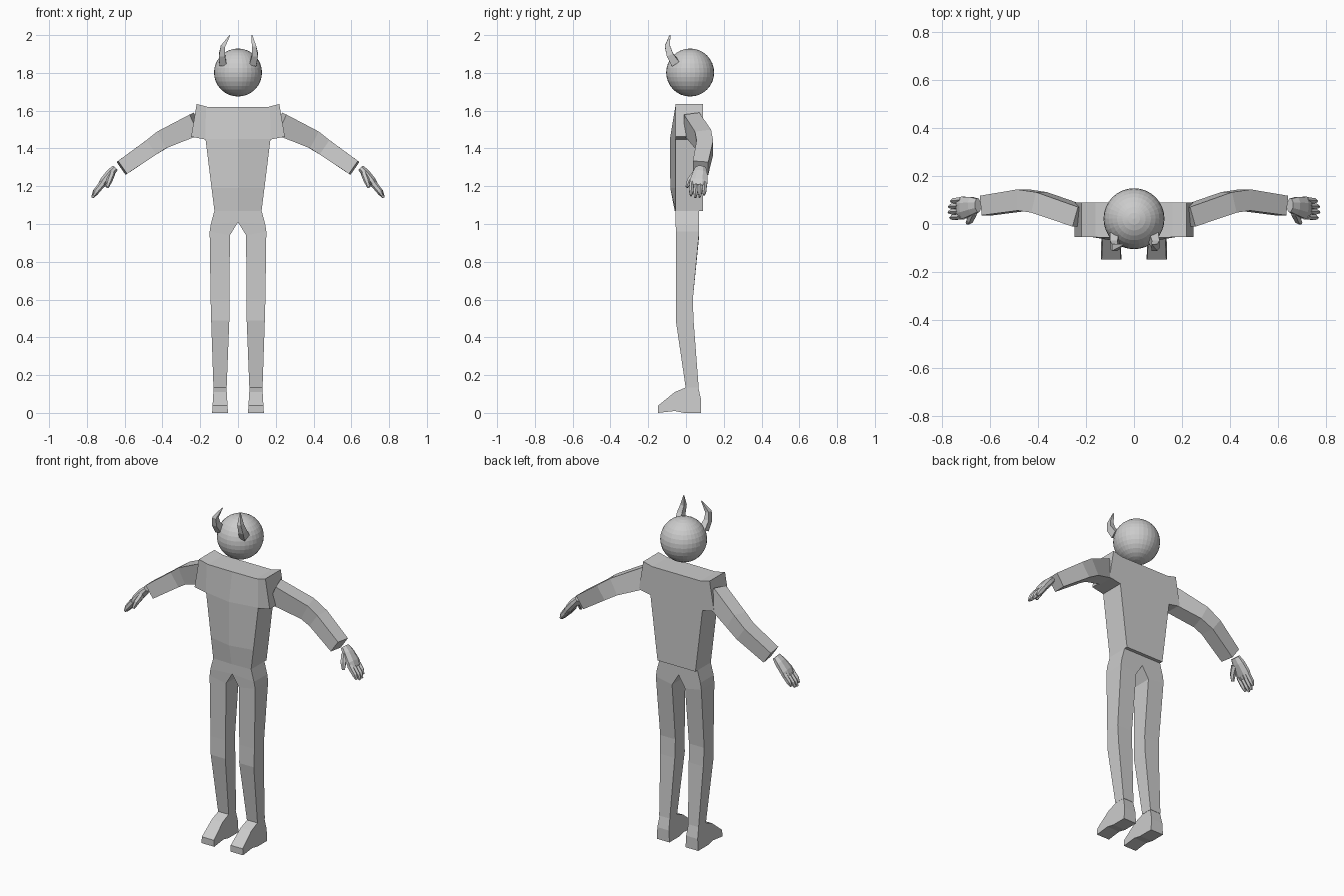
import bpy
import bmesh
import math
from mathutils import Vector

cube = bpy.data.objects.get("Cube")
if cube:
    bpy.data.objects.remove(cube, do_unlink=True)

grey = bpy.data.materials.new("plain grey")
grey.use_nodes = True
colour = (0.6, 0.6, 0.6, 1)
grey.diffuse_color = colour
grey.node_tree.nodes["Principled BSDF"].inputs["Base Color"].default_value = colour


def finish(bm, name, side=1):
    """Turn a bmesh into an object, mirrored in x when side is -1."""
    for v in bm.verts:
        v.co.x *= side
    bmesh.ops.recalc_face_normals(bm, faces=bm.faces)
    mesh = bpy.data.meshes.new(name)
    bm.to_mesh(mesh)
    bm.free()
    mesh.materials.append(grey)
    obj = bpy.data.objects.new(name, mesh)
    bpy.context.collection.objects.link(obj)
    return obj


def loft(bm, rings):
    """Skin a stack of rings and cap both ends."""
    loops = [[bm.verts.new(p) for p in ring] for ring in rings]
    n = len(loops[0])
    for a, b in zip(loops, loops[1:]):
        for i in range(n):
            j = (i + 1) % n
            bm.faces.new((a[i], a[j], b[j], b[i]))
    bm.faces.new(loops[0])
    bm.faces.new(loops[-1])


def tube(bm, path, sides=4):
    """Loft along points (x, y, z, width, height), width lying near y."""
    pts = [Vector(p[:3]) for p in path]
    rings = []
    for i, (x, y, z, w, h) in enumerate(path):
        tangent = (pts[min(i + 1, len(pts) - 1)] - pts[max(i - 1, 0)]).normalized()
        across = Vector((0, 1, 0))
        across = (across - tangent * across.dot(tangent)).normalized()
        up = tangent.cross(across)
        grow = 0.5 / math.cos(math.pi / sides)
        angles = [math.tau * (k + 0.5) / sides for k in range(sides)]
        rings.append([pts[i] + across * w * grow * math.cos(a)
                      + up * h * grow * math.sin(a) for a in angles])
    loft(bm, rings)


# Head
bm = bmesh.new()
bmesh.ops.create_uvsphere(bm, u_segments=32, v_segments=16, radius=0.127)
bmesh.ops.translate(bm, verts=bm.verts, vec=(0, 0.022, 1.802))
finish(bm, "head")

# Horns, leaning slightly differently on each side
for name, side, bend, tip in (("left_horn", 1, 0.09, 0.074),
                              ("right_horn", -1, 0.085, 0.043)):
    bm = bmesh.new()
    tube(bm, [(0.08, -0.055, 1.85, 0.045, 0.038),
              (bend, -0.085, 1.895, 0.036, 0.032),
              (bend - 0.005, -0.098, 1.94, 0.028, 0.024),
              (tip, -0.085, 2.0, 0.004, 0.004)])
    finish(bm, name, side)

# Torso with a creased chest and a flat back
bm = bmesh.new()
loft(bm, [[(-w, 0.09, z), (w, 0.09, z), (w, -0.055, z), (0, ridge, z), (-w, -0.055, z)]
          for z, w, ridge in ((1.07, 0.125, -0.06), (1.19, 0.14, -0.083),
                              (1.45, 0.172, -0.085), (1.62, 0.17, -0.057))])
finish(bm, "torso")

FOOT = [(0.065, 0.135), (0.08, 0.07), (0.08, 0.0), (-0.01, 0.0), (-0.06, 0.01),
        (-0.148, 0.0), (-0.148, 0.038), (-0.06, 0.11), (0.0, 0.135)]

for label, side in (("left", 1), ("right", -1)):
    # Shoulder block
    bm = bmesh.new()
    outline = [(0.16, 1.445), (0.248, 1.462), (0.219, 1.635), (0.16, 1.62)]
    loft(bm, [[(x, y, z) for x, z in outline] for y in (-0.055, 0.09)])
    finish(bm, label + "_shoulder", side)

    # Arm bent at the elbow
    bm = bmesh.new()
    tube(bm, [(0.22, 0.03, 1.53, 0.085, 0.12),
              (0.395, 0.09, 1.45, 0.088, 0.1),
              (0.46, 0.1, 1.405, 0.088, 0.092),
              (0.615, 0.077, 1.297, 0.082, 0.083)])
    finish(bm, label + "_arm", side)

    # Hand: palm, four fingers and a thumb
    bm = bmesh.new()
    tube(bm, [(0.65, 0.078, 1.297, 0.055, 0.034),
              (0.675, 0.075, 1.27, 0.075, 0.045),
              (0.71, 0.068, 1.228, 0.092, 0.042),
              (0.728, 0.066, 1.2, 0.088, 0.032)], 8)
    for i, reach in enumerate((0.88, 1.0, 0.98, 0.82)):
        y = 0.031 + 0.023 * i
        tube(bm, [(0.715, y, 1.217, 0.023, 0.032),
                  (0.715 + 0.04 * reach, y - 0.003, 1.217 - 0.05 * reach, 0.022, 0.028),
                  (0.715 + 0.056 * reach, y - 0.005, 1.217 - 0.077 * reach, 0.01, 0.012)], 6)
    tube(bm, [(0.668, 0.05, 1.265, 0.035, 0.03),
              (0.682, 0.018, 1.228, 0.028, 0.028),
              (0.693, 0.004, 1.195, 0.014, 0.016)], 6)
    finish(bm, label + "_hand", side)

    # Leg: inner x, inner z, outer x, outer z, front y, back y
    bm = bmesh.new()
    rings = []
    for xi, zi, xo, zo, front, back in ((0.0, 1.07, 0.125, 1.07, -0.055, 0.07),
                                        (0.0, 1.01, 0.144, 1.0, -0.055, 0.07),
                                        (0.043, 0.94, 0.15, 0.96, -0.053, 0.07),
                                        (0.045, 0.6, 0.145, 0.6, -0.052, 0.036),
                                        (0.046, 0.49, 0.142, 0.49, -0.054, 0.04),
                                        (0.06, 0.135, 0.13, 0.135, -0.002, 0.067)):
        rings.append([(xi, front, zi), (xo, front, zo), (xo, back, zo), (xi, back, zi)])
    loft(bm, rings)
    finish(bm, label + "_leg", side)

    # Foot, a little wider at the sole
    bm = bmesh.new()
    loft(bm, [[(0.095 + s * (0.042 - 0.06 * z), y, z) for y, z in FOOT] for s in (-1, 1)])
    finish(bm, label + "_foot", side)
